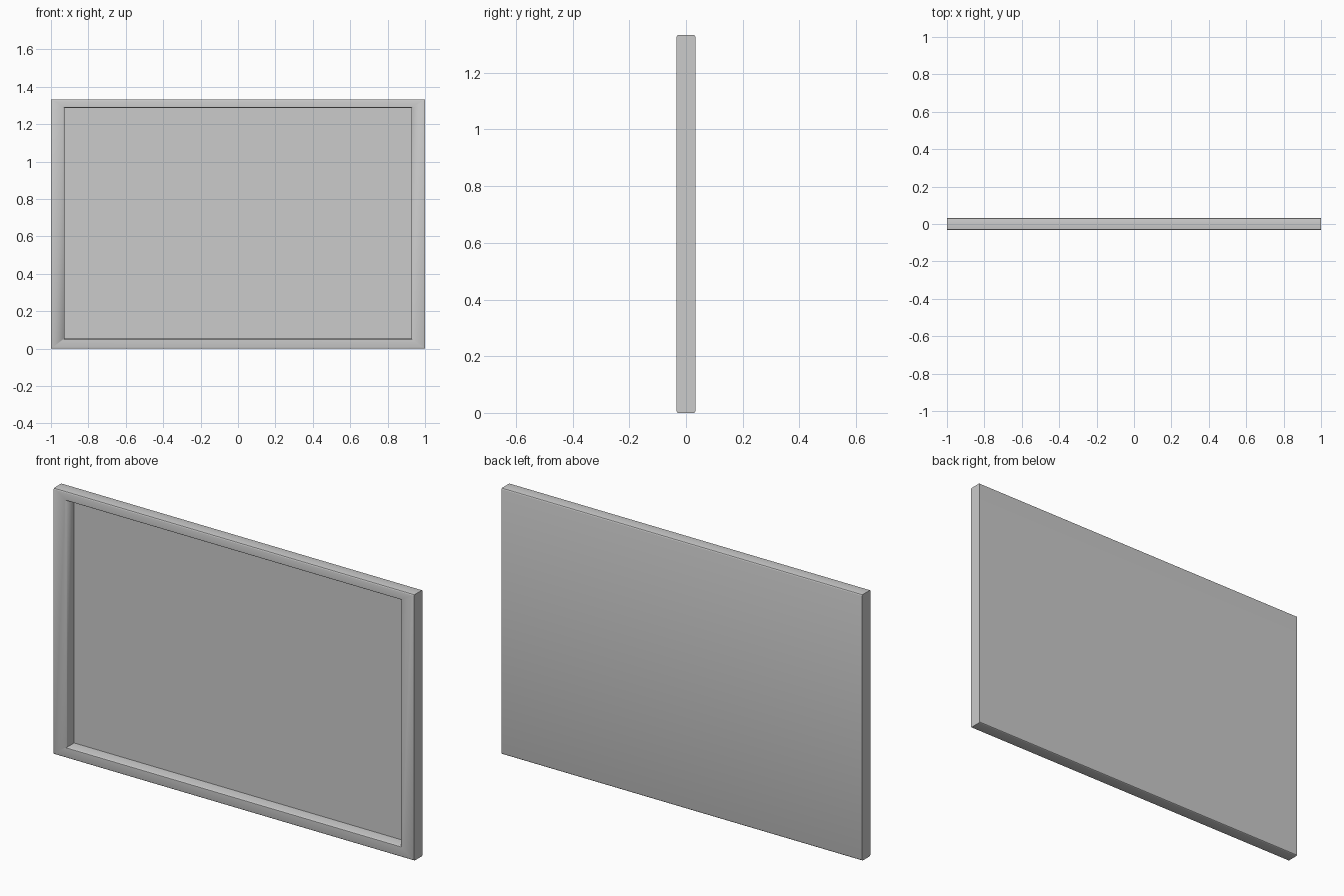
import bpy, bmesh

if "Cube" in bpy.data.objects:
    bpy.data.objects.remove(bpy.data.objects["Cube"])

W, H, D = 1.0, 1.333, 0.033            # half width, height, half depth
IN_X, IN_LO, IN_HI = 0.927, 0.053, 1.288  # recess opening
FLOOR = 0.026                          # recess floor position in y

bm = bmesh.new()

# slab
bmesh.ops.create_cube(bm, size=1)
for v in bm.verts:
    v.co = (v.co.x * 2 * W, v.co.y * 2 * D, (v.co.z + 0.5) * H)

# front rim and recessed panel
bm.normal_update()
front = min(bm.faces, key=lambda f: f.normal.y)
bmesh.ops.inset_region(bm, faces=[front], thickness=0.04)
for v in front.verts:
    v.co.x = IN_X if v.co.x > 0 else -IN_X
    v.co.z = IN_HI if v.co.z > H / 2 else IN_LO
panel = bmesh.ops.extrude_discrete_faces(bm, faces=[front])["faces"][0]
for v in panel.verts:
    v.co.y = FLOOR

# softened long edges on top and bottom rails
def is_rail_edge(e):
    a, b = (v.co for v in e.verts)
    return abs(a.z - b.z) < 1e-5 and abs(a.y - b.y) < 1e-5 and abs(a.y) > FLOOR + 0.001

bmesh.ops.bevel(bm, geom=[e for e in bm.edges if is_rail_edge(e)], offset=0.006,
                offset_type='OFFSET', segments=3, profile=0.5, affect='EDGES')
bmesh.ops.recalc_face_normals(bm, faces=bm.faces)

mesh = bpy.data.meshes.new("framed_board")
bm.to_mesh(mesh)
bm.free()
board = bpy.data.objects.new("framed_board", mesh)
bpy.context.collection.objects.link(board)
bpy.context.view_layer.objects.active = board
board.select_set(True)
bpy.ops.object.shade_smooth_by_angle()
